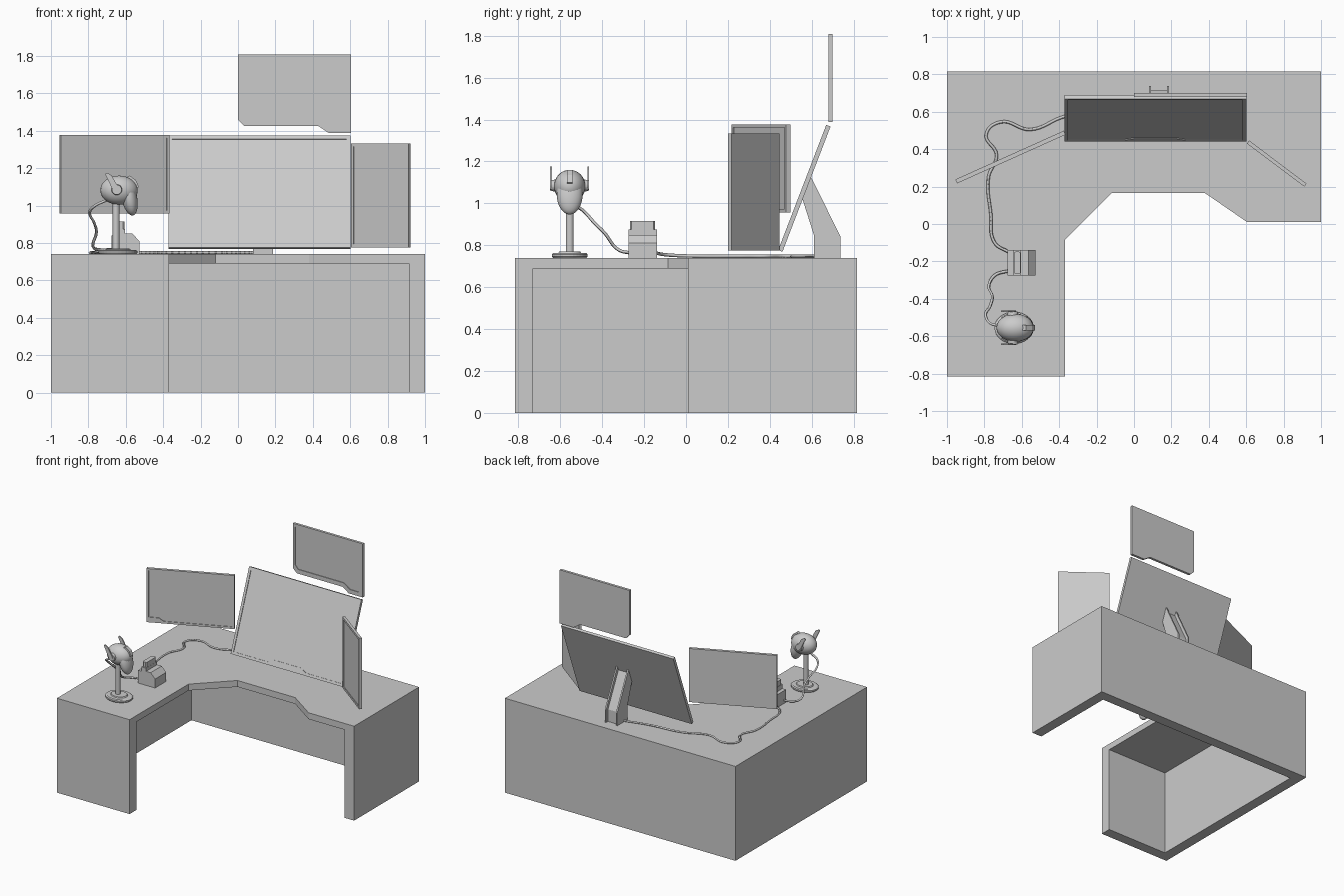
import bpy, bmesh
from math import radians, sin, cos, pi
from mathutils import Matrix, Vector

if "Cube" in bpy.data.objects:
    bpy.data.objects.remove(bpy.data.objects["Cube"])


def finish(name, bm, smooth=False):
    bmesh.ops.recalc_face_normals(bm, faces=bm.faces[:])
    me = bpy.data.meshes.new(name)
    bm.to_mesh(me)
    bm.free()
    if smooth:
        for p in me.polygons:
            p.use_smooth = True
    ob = bpy.data.objects.new(name, me)
    bpy.context.collection.objects.link(ob)
    return ob


def prism(name, pts, axis, lo, hi):
    """Extrude a 2D outline along an axis: x takes (y,z), y takes (x,z), z takes (x,y)."""
    i = "xyz".index(axis)

    def at(p, h):
        c = list(p)
        c.insert(i, h)
        return c
    bm = bmesh.new()
    a = [bm.verts.new(at(p, lo)) for p in pts]
    b = [bm.verts.new(at(p, hi)) for p in pts]
    bm.faces.new(a)
    bm.faces.new(b)
    for k in range(len(pts)):
        j = (k + 1) % len(pts)
        bm.faces.new((a[k], a[j], b[j], b[k]))
    return finish(name, bm)


def screen(name, outer, inner, thick, origin, tilt=0, turn=0, depth=0.005):
    """Thin monitor with a raised bezel round a recessed panel; front is local -y."""
    bm = bmesh.new()

    def loop(pts, y):
        return [bm.verts.new((u, y, v)) for u, v in pts]
    of, ob_ = loop(outer, 0), loop(outer, thick)
    inf, inb = loop(inner, 0), loop(inner, depth)
    bm.faces.new(ob_)
    bm.faces.new(inb)
    for p, q in ((of, ob_), (inf, inb)):
        for k in range(len(p)):
            j = (k + 1) % len(p)
            bm.faces.new((p[k], p[j], q[j], q[k]))
    rim = [bm.edges.get((l[k], l[(k + 1) % len(l)])) for l in (of, inf) for k in range(len(l))]
    bmesh.ops.triangle_fill(bm, edges=rim, use_beauty=True, normal=(0, -1, 0))
    ob = finish(name, bm)
    ob.matrix_world = (Matrix.Translation(origin) @ Matrix.Rotation(radians(turn), 4, 'Z')
                       @ Matrix.Rotation(radians(-tilt), 4, 'X'))
    return ob


def rect(w, h, m=0):
    return [(m, m), (w - m, m), (w - m, h - m), (m, h - m)]


def ball(name, loc, size, tilt=0):
    bm = bmesh.new()
    bmesh.ops.create_uvsphere(bm, u_segments=24, v_segments=16, radius=1)
    bm.transform(Matrix.Translation(loc) @ Matrix.Rotation(radians(tilt), 4, 'Y')
                 @ Matrix.Diagonal((*size, 1)))
    return finish(name, bm, True)


def lathe(name, profile, loc, n=32, sy=1.0):
    """Closed turned part from (radius, z) points, optionally squashed in y."""
    bm = bmesh.new()
    rings = [[bm.verts.new((loc[0] + r * cos(2 * pi * k / n), loc[1] + sy * r * sin(2 * pi * k / n), z))
              for k in range(n)] for r, z in profile]
    for p, q in zip(rings, rings[1:]):
        for k in range(n):
            j = (k + 1) % n
            bm.faces.new((p[k], p[j], q[j], q[k]))
    bm.faces.new(rings[0])
    bm.faces.new(rings[-1])
    return finish(name, bm)


def cable(name, pts, r=0.008):
    cu = bpy.data.curves.new(name, 'CURVE')
    cu.dimensions = '3D'
    cu.bevel_depth = r
    cu.bevel_resolution = 0
    cu.resolution_u = 8
    cu.use_fill_caps = True
    sp = cu.splines.new('BEZIER')
    sp.bezier_points.add(len(pts) - 1)
    for b, p in zip(sp.bezier_points, pts):
        b.co = p
        b.handle_left_type = b.handle_right_type = 'AUTO'
    ob = bpy.data.objects.new(name, cu)
    bpy.context.collection.objects.link(ob)


# L-shaped desk: solid block hollowed from below and the front
desk = prism("desk", [(-1, .815), (1, .815), (1, .01), (.605, .01), (.38, .165), (-.12, .165),
                      (-.37, -.085), (-.37, -.815), (-1, -.815)], 'z', 0, .74)
cut = prism("desk_cutter", [(.915, -1), (.915, .73), (-.915, .73), (-.915, -.73), (-.3, -.73), (-.3, -1)],
            'z', -.1, .69)
cut.hide_render = True
cut.display_type = 'WIRE'
mod = desk.modifiers.new("hollow", 'BOOLEAN')
mod.operation = 'DIFFERENCE'
mod.solver = 'EXACT'
mod.object = cut

# main tilted monitor
W, H, m = .973, .64, .02
screen("main_monitor", rect(W, H),
       [(m, m), (.32, m), (.37, .045), (.60, .045), (.65, m), (W - m, m), (W - m, H - m), (m, H - m)],
       .022, (-.372, .44, .777), tilt=21)

# side monitors
screen("left_monitor", rect(.636, .42),
       [(.016, .04), (.09, .04), (.125, .016), (.62, .016), (.62, .404), (.016, .404)],
       .023, (-.946, .217, .957), turn=24.2)
screen("right_monitor", rect(.383, .557), rect(.383, .557, .018), .02, (.604, .43, .776), turn=-36.9)

# upper monitor with stepped lower edge
screen("upper_monitor",
       [(0, .07), (.033, .037), (.43, .037), (.485, 0), (.605, 0), (.605, .42), (0, .42)],
       [(.018, .1), (.045, .07), (.44, .07), (.495, .032), (.575, .032), (.575, .395), (.018, .395)],
       .02, (0, .68, 1.388))

# monitor stand: two cheeks and a recessed web
side = [(.61, .74), (.738, .74), (.738, .84), (.595, 1.13), (.553, 1.03), (.61, .85)]
web = [(.61, .74), (.715, .74), (.715, .835), (.583, 1.10), (.555, 1.03), (.61, .85)]
prism("stand_cheek_left", side, 'x', .08, .092)
prism("stand_cheek_right", side, 'x', .176, .188)
prism("stand_web", web, 'x', .092, .176)

# dock box with a slotted block on top
prism("dock_body", [(-.675, .74), (-.527, .74), (-.527, .81), (-.565, .85), (-.605, .85), (-.605, .875),
                    (-.645, .875), (-.645, .84), (-.675, .84)], 'y', -.275, -.138)
block = [(-.642, -.26), (-.634, -.267), (-.614, -.267), (-.606, -.26),
         (-.606, -.155), (-.614, -.148), (-.634, -.148), (-.642, -.155)]
prism("dock_block", block, 'z', .86, .915)

# cables
cable("desk_cable", [(.1, .66, .748), (-.1, .61, .748), (-.37, .575, .748), (-.555, .505, .748),
                     (-.715, .545, .748), (-.79, .48, .748), (-.735, .37, .748), (-.778, .25, .748),
                     (-.765, .05, .748), (-.745, -.1, .755), (-.67, -.15, .765)])
cable("helmet_cable", [(-.67, -.25, .765), (-.745, -.275, .765), (-.775, -.325, .78), (-.757, -.39, .86),
                       (-.77, -.44, .91), (-.793, -.485, .96), (-.77, -.53, .995), (-.70, -.545, 1.03)])

# helmet stand
CY = -.555
lathe("helmet_stand_base", [(.098, .74), (.104, .746), (.104, .757), (.095, .763), (.065, .764), (.06, .771)],
      (-.642, CY), sy=.82)
lathe("helmet_stand_pole", [(.018, .76), (.018, 1.06)], (-.652, CY), 20)

# helmet: dome, face mask, crest and brow
ball("helmet_dome", (-.636, CY, 1.082), (.1, .075, .078))
ball("helmet_mask", (-.582, CY, 1.045), (.042, .062, .1), tilt=-12)
prism("helmet_crest", [(-.60, 1.15), (-.578, 1.16), (-.545, 1.135), (-.53, 1.10), (-.545, 1.09)],
      'y', CY - .014, CY + .014)

# ear discs and swept fins, one pair per side
for s, tag in ((-1, "right"), (1, "left")):
    bm = bmesh.new()
    bmesh.ops.create_cone(bm, cap_ends=True, segments=24, radius1=.03, radius2=.026, depth=.03)
    bm.transform(Matrix.Translation((-.648, CY + s * .073, 1.085)) @ Matrix.Rotation(radians(-90 * s), 4, 'X'))
    finish("ear_disc_" + tag, bm)
    lo, hi = sorted((CY + s * .084, CY + s * .093))
    prism("ear_fin_" + tag, [(-.711, 1.168), (-.70, 1.176), (-.675, 1.16), (-.632, 1.085), (-.632, 1.068),
                             (-.65, 1.062), (-.67, 1.085)], 'y', lo, hi)
    prism("ear_pin_" + tag, [(-.66, 1.075), (-.64, 1.075), (-.64, 1.095), (-.66, 1.095)], 'y',
          *sorted((CY + s * .05, CY + s * .088)))
